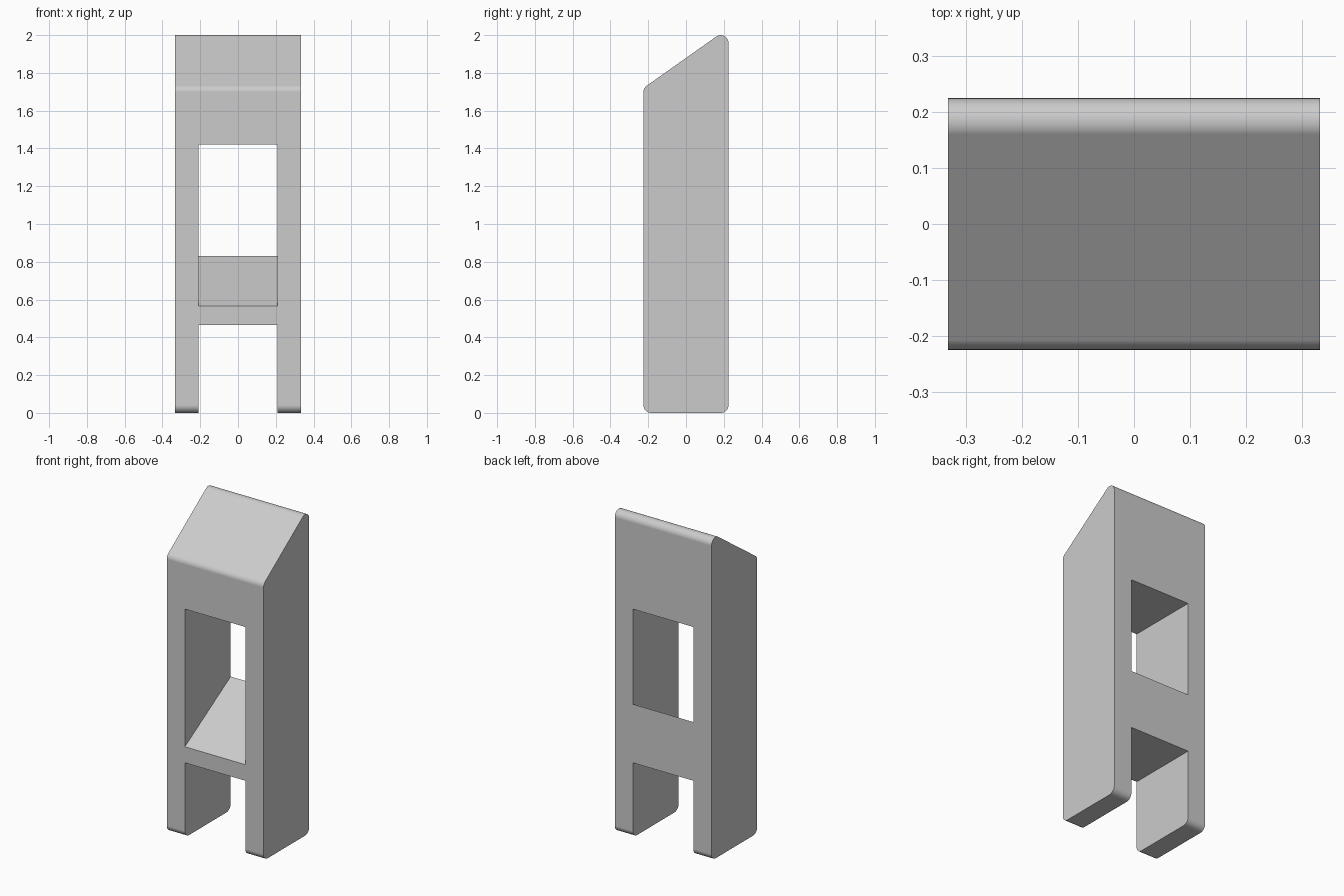
import bpy, bmesh, math
from mathutils import Vector

default = bpy.data.objects.get("Cube")
if default:
    bpy.data.objects.remove(default, do_unlink=True)

HALF_W, HALF_D, HOLE_W = 0.333, 0.225, 0.208
RADIUS, STEPS = 0.041, 10

grey = bpy.data.materials.new("light grey")
grey.use_nodes = True
colour = (0.6, 0.6, 0.6, 1)
grey.diffuse_color = colour
grey.node_tree.nodes["Principled BSDF"].inputs["Base Color"].default_value = colour


def rounded(corners, r):
    """Replace each corner of a convex outline with an arc of radius r."""
    out = []
    for i, c in enumerate(corners):
        p = Vector(c)
        a = (Vector(corners[i - 1]) - p).normalized()
        b = (Vector(corners[(i + 1) % len(corners)]) - p).normalized()
        half = a.angle(b) / 2
        centre = p + (a + b).normalized() * r / math.sin(half)
        tangent = r / math.tan(half)
        start, end = p + a * tangent - centre, p + b * tangent - centre
        sweep = math.pi - 2 * half
        for k in range(STEPS + 1):
            t = k / STEPS
            arm = start * math.sin((1 - t) * sweep) + end * math.sin(t * sweep)
            out.append(centre + arm / math.sin(sweep))
    return out


def prism(name, outline, half_width):
    """Extrude a (y, z) outline along x."""
    bm = bmesh.new()
    face = bm.faces.new([bm.verts.new((-half_width, y, z)) for y, z in outline])
    grown = bmesh.ops.extrude_face_region(bm, geom=[face])["geom"]
    moved = [v for v in grown if isinstance(v, bmesh.types.BMVert)]
    bmesh.ops.translate(bm, verts=moved, vec=(2 * half_width, 0, 0))
    # The extrusion may leave the starting face out, so close any open end
    rim = [e for e in bm.edges if e.is_boundary]
    if rim:
        bmesh.ops.holes_fill(bm, edges=rim)
    bmesh.ops.recalc_face_normals(bm, faces=bm.faces)
    mesh = bpy.data.meshes.new(name)
    bm.to_mesh(mesh)
    bm.free()
    mesh.materials.append(grey)
    obj = bpy.data.objects.new(name, mesh)
    bpy.context.collection.objects.link(obj)
    return obj


# Tower body with a sloping roof and rounded front and back edges
body = prism("tower_body", rounded([(-HALF_D, 0), (HALF_D, 0),
                                    (HALF_D, 2.038), (-HALF_D, 1.72)], RADIUS), HALF_W)

# Cutters: gap between the legs, and window whose sill rises to the back
over = 0.1
rise = (0.83 - 0.565) / (2 * HALF_D) * over
y0, y1 = -HALF_D - over, HALF_D + over
cutters = [
    prism("leg_gap_cutter", [(y0, -over), (y1, -over), (y1, 0.465), (y0, 0.465)], HOLE_W),
    prism("window_cutter", [(y0, 0.565 - rise), (y1, 0.83 + rise),
                            (y1, 1.422), (y0, 1.422)], HOLE_W),
]

bpy.context.view_layer.objects.active = body
body.select_set(True)
for cutter in cutters:
    cutter.hide_render = True
    mod = body.modifiers.new("opening", "BOOLEAN")
    mod.operation, mod.solver, mod.object = "DIFFERENCE", "EXACT", cutter
    bpy.ops.object.modifier_apply(modifier=mod.name)
    bpy.data.objects.remove(cutter, do_unlink=True)

# Smooth rounded edges, crisp openings
bpy.ops.object.shade_smooth_by_angle(angle=math.radians(30))
body.modifiers.new("flat_sides", "WEIGHTED_NORMAL").keep_sharp = True
